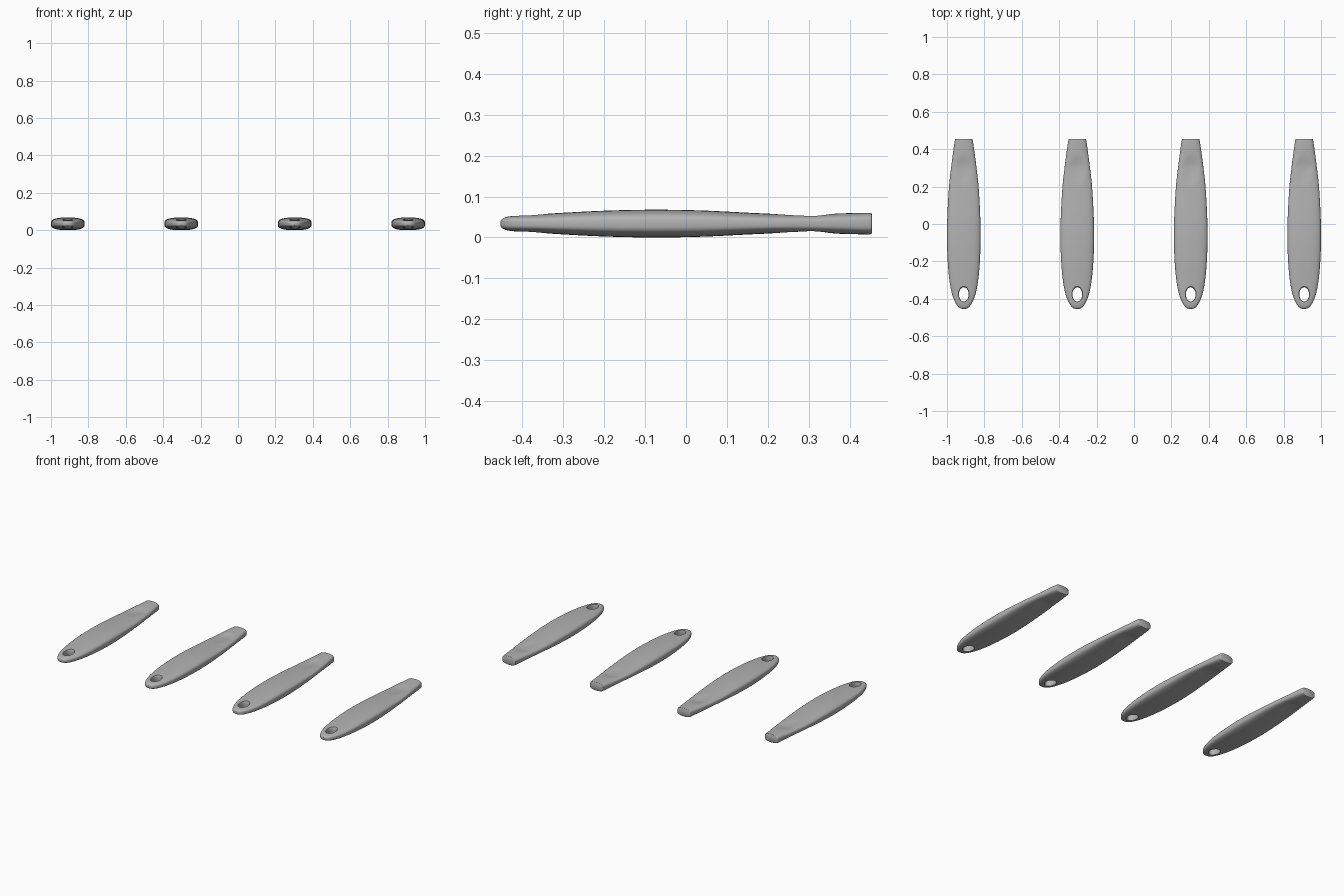
import bpy, bmesh, math
from mathutils import Vector

cube = bpy.data.objects.get("Cube")
if cube:
    bpy.data.objects.remove(cube, do_unlink=True)

grey = bpy.data.materials.new("plain grey")
grey.use_nodes = True
colour = (0.45, 0.45, 0.45, 1)
grey.diffuse_color = colour
grey.node_tree.nodes["Principled BSDF"].inputs["Base Color"].default_value = colour

MID = 0.034      # height of the centre plane
AROUND = 64      # points per cross-section
# stations along the handle: y, half width, half thickness
STATIONS = [Vector(s) for s in (
    (-0.454, 0.008, 0.006), (-0.449, 0.022, 0.012), (-0.435, 0.036, 0.017),
    (-0.41, 0.05, 0.0195), (-0.37, 0.064, 0.022), (-0.3, 0.077, 0.0265),
    (-0.2, 0.086, 0.0315), (-0.08, 0.09, 0.034), (0.04, 0.088, 0.032),
    (0.2, 0.079, 0.0245), (0.3, 0.068, 0.0232), (0.4, 0.055, 0.0255),
    (0.446, 0.048, 0.0265), (0.453, 0.046, 0.0255), (0.455, 0.043, 0.0225))]


def smooth_path(pts, steps):
    """Hermite interpolation with slopes taken from the neighbours."""
    out = []
    last = len(pts) - 1
    slopes = []
    for i in range(len(pts)):
        a, b = pts[max(i - 1, 0)], pts[min(i + 1, last)]
        slopes.append((b - a) / (b.x - a.x))
    for i in range(last):
        h = pts[i + 1].x - pts[i].x
        for k in range(steps):
            t = k / steps
            p = (pts[i] * (2*t**3 - 3*t**2 + 1) + pts[i + 1] * (3*t**2 - 2*t**3)
                 + slopes[i] * h * (t**3 - 2*t**2 + t) + slopes[i + 1] * h * (t**3 - t**2))
            p.x = pts[i].x + h * t
            out.append(p)
    return out + [pts[last]]


def thumb_dip(x, y):
    """Depth of the oval thumb rest, steep at its far end and soft at its near end."""
    dy = y - 0.3
    r = math.hypot(x / 0.052, dy / (0.06 if dy > 0 else 0.1))
    if r >= 1:
        return 0
    return 0.007 * (1 - r ** 2) ** (1 if dy > 0 else 1.5)


def loft(name, rings):
    bm = bmesh.new()
    loops = [[bm.verts.new(p) for p in ring] for ring in rings]
    for a, b in zip(loops, loops[1:]):
        n = len(a)
        for i in range(n):
            bm.faces.new((a[i], a[(i + 1) % n], b[(i + 1) % n], b[i]))
    bm.faces.new(loops[0])
    bm.faces.new(loops[-1])
    bmesh.ops.recalc_face_normals(bm, faces=bm.faces)
    mesh = bpy.data.meshes.new(name)
    bm.to_mesh(mesh)
    bm.free()
    mesh.materials.append(grey)
    obj = bpy.data.objects.new(name, mesh)
    bpy.context.collection.objects.link(obj)
    return obj


def section(y, w, t):
    """Flattened rounded cross-section, dished on both faces by the thumb rest."""
    ring = []
    for i in range(AROUND):
        a = math.tau * i / AROUND
        c, s = math.cos(a), math.sin(a)
        x = w * math.copysign(abs(c) ** 0.85, c)
        z = t * math.copysign(abs(s) ** 0.6, s)
        z -= math.copysign(min(thumb_dip(x, y), abs(z)), z)
        ring.append((x, y, MID + z))
    return ring


# handle body
body = loft("handle", [section(*p) for p in smooth_path(STATIONS, 6)])

# hourglass cutter that gives the hanging hole rounded rims
rings = []
for k in range(-8, 9):
    z = 0.03 * k / 8
    flare = 0.008 * abs(k / 8) ** 3
    rings.append([((0.026 + flare) * math.cos(math.tau * i / 48),
                   -0.376 + (0.038 + flare) * math.sin(math.tau * i / 48),
                   MID + z) for i in range(48)])
cutter = loft("hole_cutter", rings)
cutter.hide_render = True

cut = body.modifiers.new("hanging_hole", 'BOOLEAN')
cut.operation = 'DIFFERENCE'
cut.solver = 'EXACT'
cut.object = cutter
bpy.ops.object.select_all(action='DESELECT')
body.select_set(True)
bpy.context.view_layer.objects.active = body
bpy.ops.object.modifier_apply(modifier=cut.name)
bpy.data.objects.remove(cutter, do_unlink=True)
bpy.ops.object.shade_smooth_by_angle(angle=math.radians(35))

# four identical handles in a row
names = ("handle_right_outer", "handle_right_inner", "handle_left_inner", "handle_left_outer")
for i, name in enumerate(names):
    obj = body if i == 0 else body.copy()
    if i:
        bpy.context.collection.objects.link(obj)
    obj.name = name
    obj.location.x = -0.91 + i * 1.82 / 3
